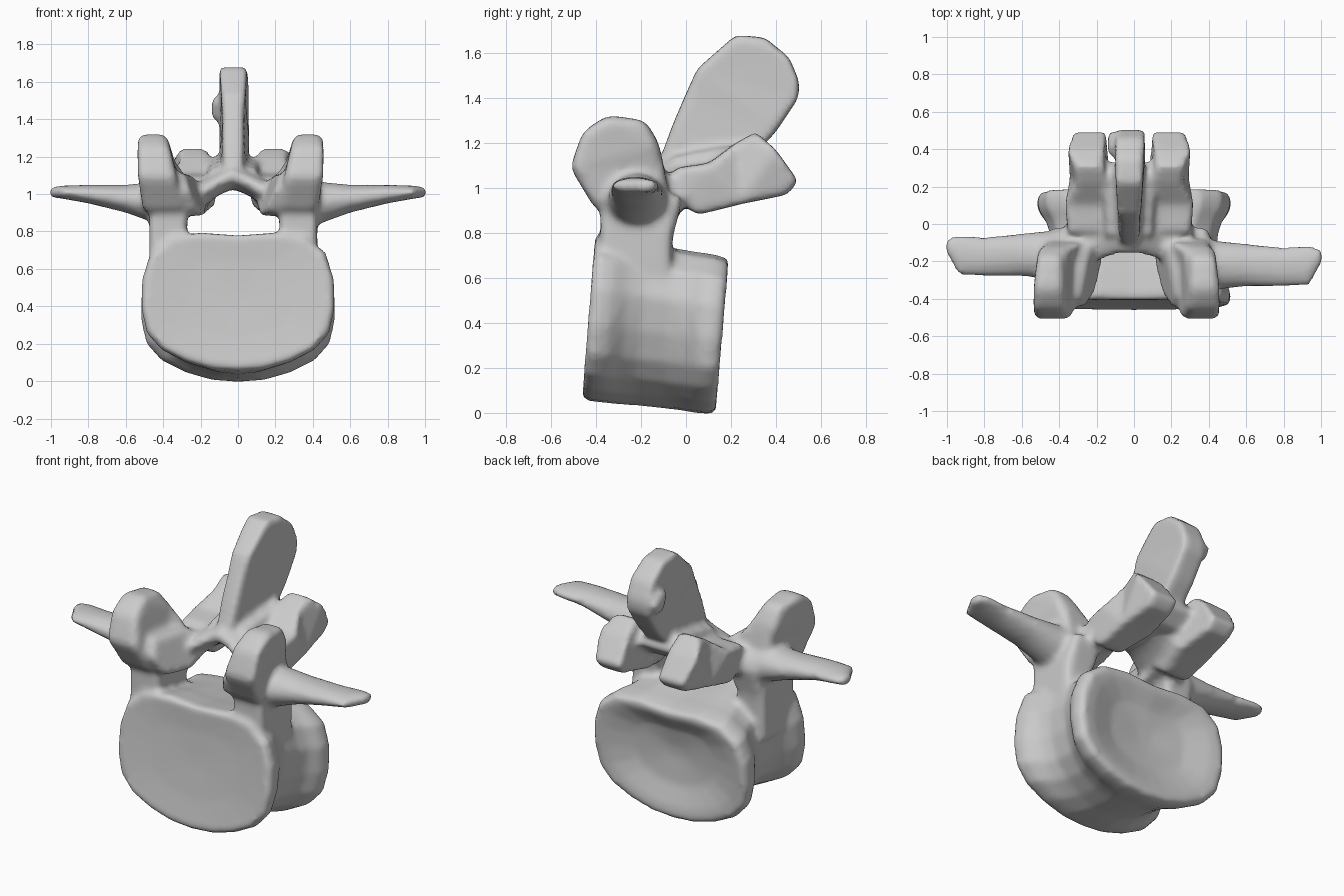
import bpy, bmesh
from math import cos, sin, tau

if "Cube" in bpy.data.objects:
    bpy.data.objects.remove(bpy.data.objects["Cube"])

parts = []


def finish(name, bm, bevel=0.0):
    bmesh.ops.recalc_face_normals(bm, faces=bm.faces)
    if bevel:
        bmesh.ops.bevel(bm, geom=bm.edges[:], offset=bevel, segments=2,
                        affect='EDGES', profile=0.5, clamp_overlap=True)
        bmesh.ops.recalc_face_normals(bm, faces=bm.faces)
    bmesh.ops.triangulate(bm, faces=bm.faces)
    me = bpy.data.meshes.new(name)
    bm.to_mesh(me)
    bm.free()
    ob = bpy.data.objects.new(name, me)
    bpy.context.collection.objects.link(ob)
    parts.append(ob)


def skin(name, rings):
    """Bridge equal-sized point rings and cap both ends."""
    bm = bmesh.new()
    vs = [[bm.verts.new(p) for p in r] for r in rings]
    n = len(vs[0])
    for a, b in zip(vs, vs[1:]):
        for i in range(n):
            j = (i + 1) % n
            bm.faces.new((a[i], a[j], b[j], b[i]))
    bm.faces.new(vs[0][::-1])
    bm.faces.new(vs[-1])
    finish(name, bm)


def plate(name, pts, side=1, mid=0.0, bevel=0.03):
    """Side profile of (y, z, x_inner, x_outer) points made into a solid."""
    bm = bmesh.new()
    a = [bm.verts.new((mid + side * p[2], p[0], p[1])) for p in pts]
    b = [bm.verts.new((mid + side * p[3], p[0], p[1])) for p in pts]
    n = len(pts)
    for i in range(n):
        j = (i + 1) % n
        bm.faces.new((a[i], a[j], b[j], b[i]))
    bm.faces.new(a[::-1])
    bm.faces.new(b)
    finish(name, bm, bevel)


def limb(name, rings, side=1, dy=0.0):
    """Elliptical sections (x, y, z, ry, rz) strung along x."""
    skin(name, [[(side * x, y + dy + ry * cos(tau * k / 16), z + rz * sin(tau * k / 16))
                 for k in range(16)] for x, y, z, ry, rz in rings])


# Main body: drum with dished end plates, pinched on its lower flanks
half = [(0, .755), (.2, .77), (.36, .75), (.47, .66), (.515, .52), (.52, .36),
        (.49, .23), (.41, .14), (.28, .075), (.14, .035), (0, .025)]
outline = half + [(-x, z) for x, z in half[-2:0:-1]]
# (y, overall scale, flank pinch)
sections = [(-.415, .1, 0), (-.42, .55, 0), (-.43, .85, 0), (-.435, .96, 0), (-.40, 1, 0),
            (-.34, 1, .02), (-.27, 1, .09), (-.2, .99, .12), (-.07, .99, .12), (.0, .99, .08),
            (.06, 1, .02), (.1, 1, 0), (.145, .99, 0), (.165, .94, 0), (.155, .8, 0),
            (.11, .5, 0), (.09, .1, 0)]
rings = []
for y, s, pinch in sections:
    ring = []
    for x, z in outline:
        x *= s * (1 - pinch - 1.0 * pinch * max(0, .5 - z) / .3)
        z = .42 + (z - .42) * s
        back_drop = .07 * (y + .43) * max(0, z - .42) / .33
        ring.append((x, y + .08 * (z - .4), z - .11 * (y + .15) - back_drop))
    rings.append(ring)
skin("body", rings)

# Paired processes
pedicle = [(-.38, .5, .26, .45), (-.07, .5, .26, .45), (-.06, .78, .25, .44),
           (-.01, .97, .22, .42), (-.38, .97, .24, .45)]
upper_joint = [(-.12, 1.2, .33, .46), (-.18, 1.3, .34, .49), (-.35, 1.325, .34, .49),
               (-.46, 1.25, .32, .51), (-.515, 1.09, .29, .5), (-.40, .9, .24, .47),
               (-.06, .9, .24, .45), (-.1, 1.1, .28, .45)]
joint_lip = [(-.45, 1.02, .22, .36), (-.40, 1.12, .26, .36), (-.12, 1.1, .2, .36),
             (-.02, .95, .12, .36), (-.2, .88, .13, .36), (-.38, .9, .18, .36)]
lower_joint = [(-.06, .96, .12, .33), (-.05, 1.09, .1, .33), (.1, 1.11, .08, .33),
               (.22, 1.2, .11, .26), (.31, 1.25, .15, .29), (.4, 1.17, .12, .35),
               (.5, 1.03, .12, .3), (.45, .97, .12, .29), (.25, .93, .12, .32), (.05, .88, .16, .32)]
# web of bone between the lower joint and the blade
web = [(-.12, 1.04, -.02, .14), (-.06, 1.14, -.02, .12), (.1, 1.17, -.02, .13),
       (.28, 1.2, -.02, .15), (.34, 1.12, -.02, .15), (.24, 1.03, -.02, .16)]
transverse = [(.3, -.2, .94, .14, .11), (.45, -.22, .955, .13, .11), (.6, -.22, .975, .115, .075),
              (.8, -.23, 1.0, .105, .05), (.94, -.22, 1.01, .105, .035), (1.005, -.17, 1.01, .035, .028)]
for side, tag in ((1, "right"), (-1, "left")):
    plate("pedicle_" + tag, pedicle, side, -.025)
    plate("upper_joint_" + tag, upper_joint, side, -.04, .035)
    plate("joint_lip_" + tag, joint_lip, side, -.03)
    plate("lower_joint_" + tag, lower_joint, side, -.025, .02)
    plate("web_" + tag, web, side, -.025, .02)
    limb("transverse_process_" + tag, transverse, side, 0 if side > 0 else .055)

# Lamina arch roofing the canal
limb("lamina", [(-.36, -.15, .97, .16, .09), (-.2, -.03, 1.0, .17, .07), (-.09, .03, 1.07, .19, .07),
                (-.03, .04, 1.1, .2, .075), (.04, .03, 1.07, .19, .07), (.16, -.03, 1.0, .17, .07),
                (.31, -.15, .97, .16, .09)])

# Spinous blade and its thickened rim
plate("spinous_process", [(-.14, 1.06, -.07, .02), (-.06, 1.28, -.08, .03), (.0, 1.42, -.08, .03),
                          (.05, 1.53, -.09, .04), (.22, 1.68, -.1, .05), (.35, 1.67, -.1, .05),
                          (.46, 1.58, -.1, .06), (.505, 1.47, -.1, .06), (.5, 1.4, -.1, .06),
                          (.4, 1.25, -.1, .05), (.28, 1.12, -.1, .06), (.1, 1.04, -.11, .06)], bevel=.02)
plate("spinous_rim", [(.36, 1.5, -.14, 0), (.42, 1.52, -.14, 0), (.5, 1.46, -.14, 0),
                      (.46, 1.4, -.14, 0), (.4, 1.4, -.14, 0)], bevel=.015)

# Fuse the parts into one bone surface
bpy.ops.object.select_all(action='DESELECT')
for ob in parts:
    ob.select_set(True)
bone = parts[0]
bpy.context.view_layer.objects.active = bone
bpy.ops.object.join()
bone.name = "vertebra"
fuse = bone.modifiers.new("fuse", 'REMESH')
fuse.mode = 'VOXEL'
fuse.voxel_size = 0.018
fuse.use_smooth_shade = True
soften = bone.modifiers.new("soften", 'SMOOTH')
soften.factor = 0.5
soften.iterations = 4
